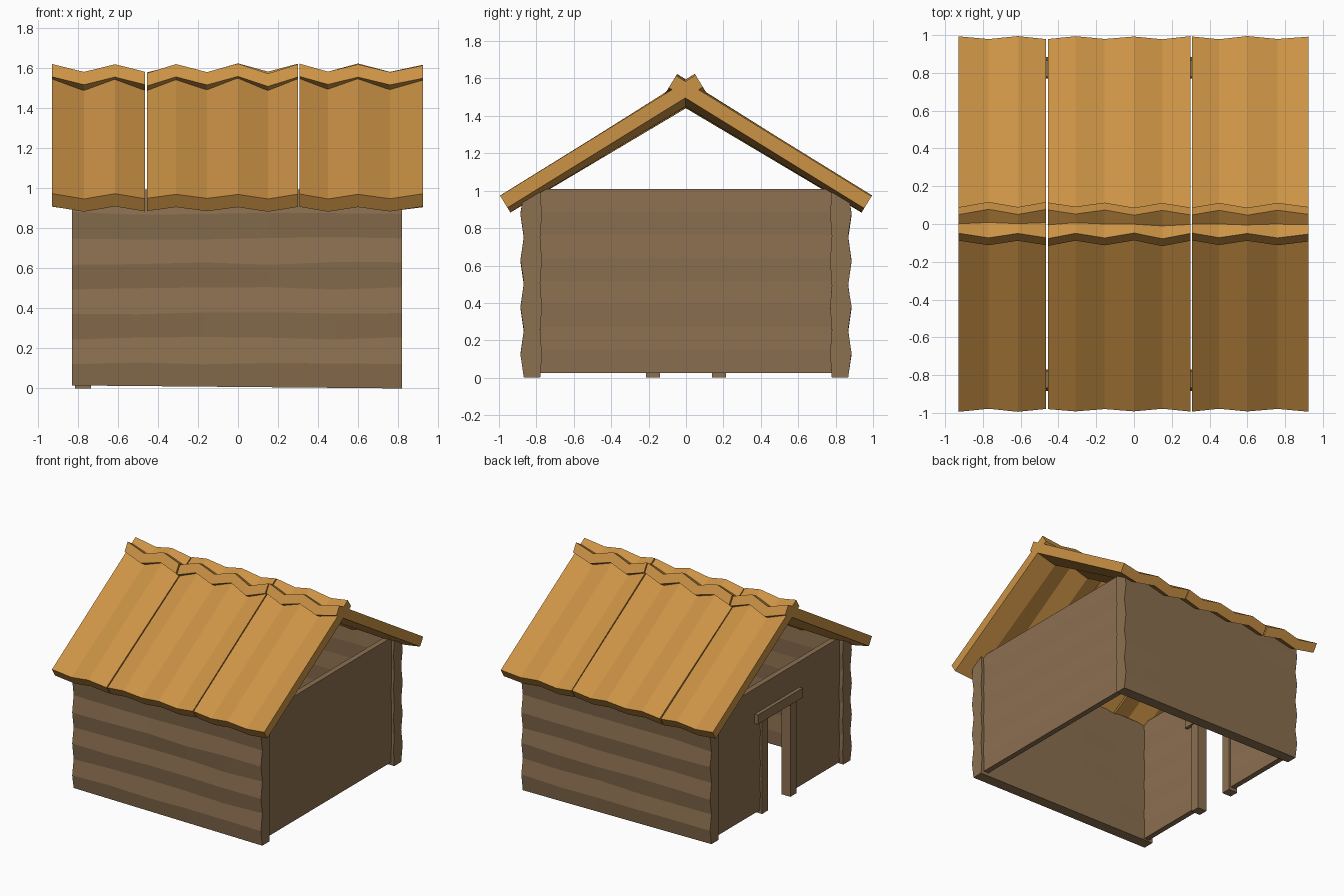
import bpy, bmesh, random
from mathutils import Vector

if "Cube" in bpy.data.objects:
    bpy.data.objects.remove(bpy.data.objects["Cube"])

random.seed(4)


def material(name, rgb):
    m = bpy.data.materials.new(name)
    m.diffuse_color = (*rgb, 1)
    m.use_nodes = True
    m.node_tree.nodes["Principled BSDF"].inputs["Base Color"].default_value = m.diffuse_color
    return m


WALL = material("weathered_wood", (0.26, 0.16, 0.08))
ROOF = material("roof_wood", (0.60, 0.29, 0.06))


def loft(name, sections, mat):
    """Closed solid through a row of equal-length point loops."""
    bm = bmesh.new()
    rings = [[bm.verts.new(p) for p in s] for s in sections]
    n = len(rings[0])
    for a, b in zip(rings, rings[1:]):
        for i in range(n):
            j = (i + 1) % n
            bm.faces.new((a[i], a[j], b[j], b[i]))
    bm.faces.new(rings[0])
    bm.faces.new(rings[-1])
    bmesh.ops.recalc_face_normals(bm, faces=bm.faces)
    me = bpy.data.meshes.new(name)
    bm.to_mesh(me)
    bm.free()
    me.materials.append(mat)
    ob = bpy.data.objects.new(name, me)
    bpy.context.collection.objects.link(ob)
    return ob


def log_profile(inner, outer, levels, bulge):
    """Stacked-log outline: (offset, z) points up the outside, down the inside."""
    wave = [bulge if i % 2 else -bulge for i in range(len(levels))]
    up = [(outer + w, z) for w, z in zip(wave, levels)]
    down = [(inner - w * 0.5, z) for w, z in zip(wave, levels)]
    return up + down[::-1]


def box(name, lo, hi, mat):
    (x0, y0, z0), (x1, y1, z1) = lo, hi
    return loft(name, [[(x0, y0, z), (x1, y0, z), (x1, y1, z), (x0, y1, z)]
                       for z in (z0, z1)], mat)


# Front and back log walls, with slightly uneven log lines
for name, side in (("front_wall", -1), ("back_wall", 1)):
    sections = []
    for i in range(6):
        x = -0.83 + 1.65 * i / 5
        levels = [0.015 - 0.003 * i] + [0.125 * k + random.uniform(-0.008, 0.008)
                                        for k in range(1, 8)] + [0.995]
        sections.append([(x, side * y, z)
                         for y, z in log_profile(0.775, 0.876, levels, 0.009)])
    loft(name, sections, WALL)


# Side walls; the left one leaves a doorway
def side_wall(name, side, y0, y1, levels):
    prof = log_profile(0.75, 0.798, levels, 0.003)
    loft(name, [[(side * x, y, z) for x, z in prof] for y in (y0, y1)], WALL)


full = [0.025 + 0.123 * k for k in range(9)]
side_wall("right_wall", 1, -0.79, 0.79, full)
side_wall("left_wall_front", -1, -0.79, -0.16, full)
side_wall("left_wall_back", -1, 0.16, 0.79, full)
side_wall("left_wall_above_door", -1, -0.16, 0.16, [0.76, 0.885, 1.009])

# Door frame
for name, s in (("door_post_front", -1), ("door_post_back", 1)):
    y0, y1 = sorted((s * 0.14, s * 0.215))
    box(name, (-0.815, y0, 0.0), (-0.735, y1, 0.74), WALL)
box("door_lintel", (-0.825, -0.28, 0.735), (-0.725, 0.28, 0.81), WALL)

# Roof boards: corrugated slabs that cross at the ridge
NORMAL = Vector((-0.522, 0.853))
EAVE, RIDGE, THICK = Vector((-0.995, 0.975)), Vector((0.05, 1.62)), 0.075
boards = (("left", (-0.93, -0.77, -0.615, -0.465), 0),
          ("middle", (-0.455, -0.31, -0.155, 0.0, 0.15, 0.30), 1),
          ("right", (0.307, 0.45, 0.60, 0.76, 0.925), 0))
for label, xs, start in boards:
    for end, side in (("front", 1), ("back", -1)):
        sections = []
        for i, x in enumerate(xs):
            dip = (i + start) % 2
            jitter = random.uniform(-0.006, 0.006)
            eave = EAVE - NORMAL * (0.027 * dip + abs(jitter))
            ridge = RIDGE - NORMAL * (0.048 * dip + jitter)
            loop = [eave, ridge, ridge - NORMAL * THICK, eave - NORMAL * THICK]
            sections.append([(x, side * p.x, p.y) for p in loop])
        loft(f"roof_board_{label}_{end}", sections, ROOF)
